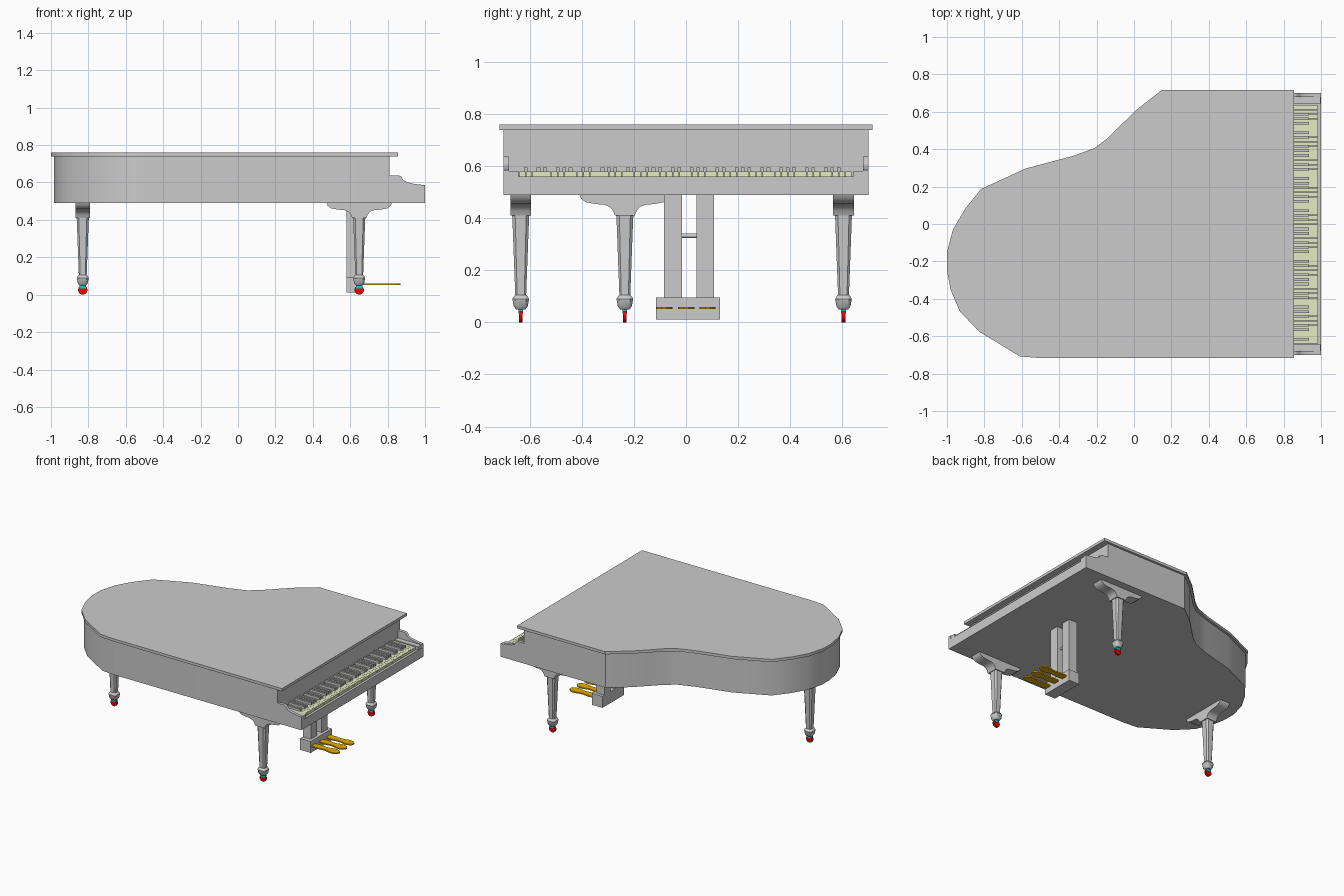
import bpy, bmesh, math
from mathutils import Vector, Matrix

if "Cube" in bpy.data.objects:
    bpy.data.objects.remove(bpy.data.objects["Cube"])


def material(name, rgb):
    m = bpy.data.materials.new(name)
    m.diffuse_color = (*rgb, 1)
    m.use_nodes = True
    m.node_tree.nodes["Principled BSDF"].inputs["Base Color"].default_value = m.diffuse_color
    return m


IVORY = material("ivory", (0.78, 0.84, 0.55))
BRASS = material("brass", (0.8, 0.42, 0.0))
RED = material("caster_red", (0.85, 0.0, 0.0))
CYAN = material("caster_cyan", (0.0, 0.65, 0.75))


def finish(name, bm, mat=None, smooth=True, bevel=0):
    bmesh.ops.recalc_face_normals(bm, faces=bm.faces)
    me = bpy.data.meshes.new(name)
    bm.to_mesh(me)
    bm.free()
    ob = bpy.data.objects.new(name, me)
    bpy.context.collection.objects.link(ob)
    if mat:
        me.materials.append(mat)
    if bevel:
        b = ob.modifiers.new("bevel", "BEVEL")
        b.width, b.segments = bevel, 2
    if smooth:
        bpy.ops.object.select_all(action="DESELECT")
        ob.select_set(True)
        bpy.context.view_layer.objects.active = ob
        bpy.ops.object.shade_smooth_by_angle(angle=math.radians(35))
    return ob


def add_box(bm, x0, x1, y0, y1, z0, z1):
    mat = Matrix.Translation(((x0 + x1) / 2, (y0 + y1) / 2, (z0 + z1) / 2)) \
        @ Matrix.Diagonal((x1 - x0, y1 - y0, z1 - z0, 1))
    bmesh.ops.create_cube(bm, size=1, matrix=mat)


def box(name, *dims, mat=None, bevel=0):
    bm = bmesh.new()
    add_box(bm, *dims)
    return finish(name, bm, mat, False, bevel)


def prism(name, pts, axis, lo, hi, mat=None):
    """Extrude a 2D profile along x, y or z."""
    put = {"x": lambda a, b, c: (c, a, b),
           "y": lambda a, b, c: (a, c, b),
           "z": lambda a, b, c: (a, b, c)}[axis]
    bm = bmesh.new()
    rings = [[bm.verts.new(put(a, b, c)) for a, b in pts] for c in (lo, hi)]
    n = len(pts)
    for i in range(n):
        j = (i + 1) % n
        bm.faces.new((rings[0][i], rings[0][j], rings[1][j], rings[1][i]))
    for r in rings:
        bm.faces.new(r)
    return finish(name, bm, mat)


def inset(pts, d):
    """Move every corner of a counter-clockwise outline inward by d."""
    out = []
    for i, p in enumerate(pts):
        p = Vector(p)
        e0 = (p - Vector(pts[i - 1])).normalized()
        e1 = (Vector(pts[(i + 1) % len(pts)]) - p).normalized()
        n0, n1 = Vector((-e0.y, e0.x)), Vector((-e1.y, e1.x))
        q = p + (n0 + n1) * (d / (1 + n0.dot(n1)))
        out.append((q.x, q.y))
    return out


# Lid and case share one outline
OUTLINE = [(0.855, -0.717), (0.855, 0.717), (0.15, 0.717), (0.015, 0.612),
           (-0.064, 0.535), (-0.14, 0.46), (-0.21, 0.406), (-0.326, 0.364),
           (-0.578, 0.297), (-0.818, 0.187), (-0.904, 0.08), (-0.968, -0.03),
           (-1.0, -0.15), (-1.0, -0.25), (-0.98, -0.353), (-0.93, -0.47),
           (-0.824, -0.578), (-0.61, -0.708), (-0.5, -0.717)]
prism("lid", OUTLINE, "z", 0.74, 0.76)
case = [(min(x, 0.81), y) for x, y in inset(OUTLINE, 0.016)]
prism("case", case, "z", 0.49, 0.742)

# Key bed, curved arms and cheek blocks
box("key_bed", 0.80, 1.0, -0.701, 0.701, 0.49, 0.56)
ARM = [(0.80, 0.50), (1.0, 0.50), (1.0, 0.585), (0.94, 0.593), (0.905, 0.601),
       (0.885, 0.612), (0.872, 0.632), (0.86, 0.637), (0.80, 0.637)]
for s, side in ((-1, "left"), (1, "right")):
    prism(side + "_arm", ARM, "y", s * 0.68, s * 0.701)
    y0, y1 = sorted((s * 0.643, s * 0.682))
    box(side + "_cheek_block", 0.80, 0.998, y0, y1, 0.55, 0.582)

# 52 white and 36 black keys
whites, blacks = bmesh.new(), bmesh.new()
START, PITCH = -0.64, 1.276 / 52
for i in range(52):
    y = START + i * PITCH
    add_box(whites, 0.805, 0.983, y + 0.0007, y + PITCH - 0.0007, 0.558, 0.579)
    if i % 7 in (0, 2, 3, 5, 6) and i < 51:
        c = y + PITCH
        add_box(blacks, 0.805, 0.935, c - 0.007, c + 0.007, 0.57, 0.595)
finish("white_keys", whites, IVORY, False)
finish("black_keys", blacks, None, False)

# Leg: winged bracket, tapered chamfered post, collar foot, caster
HALF = [(0.175, 0.491), (0.168, 0.475), (0.15, 0.462), (0.115, 0.455),
        (0.08, 0.452), (0.058, 0.444), (0.046, 0.43), (0.038, 0.41)]
BRACKET = HALF + [(-a, z) for a, z in reversed(HALF)]
LEVELS = [(0.42, 0.034), (0.40, 0.032), (0.105, 0.021), (0.1, 0.027),
          (0.09, 0.032), (0.062, 0.027), (0.05, 0.018)]


def leg(name, x, y, along):
    c, o = (x, y) if along == "x" else (y, x)
    prism(name + "_bracket", [(c + a, z) for a, z in BRACKET],
          "y" if along == "x" else "x", o - 0.04, o + 0.04)
    bm = bmesh.new()
    rings = []
    for z, h in LEVELS:
        k = h * 0.65
        ring = [(h, -k), (h, k), (k, h), (-k, h), (-h, k), (-h, -k), (-k, -h), (k, -h)]
        rings.append([bm.verts.new((x + a, y + b, z)) for a, b in ring])
    for r0, r1 in zip(rings, rings[1:]):
        for i in range(8):
            j = (i + 1) % 8
            bm.faces.new((r0[i], r0[j], r1[j], r1[i]))
    bm.faces.new(rings[0])
    bm.faces.new(rings[-1])
    finish(name, bm)
    box(name + "_caster_fork", x - 0.018, x + 0.018, y - 0.009, y + 0.009,
        0.034, 0.054, mat=CYAN)
    bm = bmesh.new()
    bmesh.ops.create_cone(bm, cap_ends=True, segments=20, radius1=0.025, radius2=0.025,
                          depth=0.014, matrix=Matrix.Translation((x, y, 0.025))
                          @ Matrix.Rotation(math.pi / 2, 4, "X"))
    finish(name + "_caster_wheel", bm, RED)


leg("front_left_leg", 0.648, -0.635, "x")
leg("front_right_leg", 0.648, 0.605, "x")
leg("tail_leg", -0.83, -0.235, "y")

# Pedal lyre
box("lyre_left_post", 0.58, 0.645, -0.085, -0.015, 0.09, 0.492)
box("lyre_right_post", 0.58, 0.645, 0.04, 0.107, 0.09, 0.492)
box("lyre_base", 0.58, 0.665, -0.115, 0.13, 0.012, 0.095)
bm = bmesh.new()
bmesh.ops.create_cone(bm, cap_ends=True, segments=12, radius1=0.009, radius2=0.009,
                      depth=0.07, matrix=Matrix.Translation((0.612, 0.0125, 0.333))
                      @ Matrix.Rotation(math.pi / 2, 4, "X"))
finish("lyre_crossbar", bm)

# Three pedals
EDGE = [(0.64, 0.018), (0.67, 0.021), (0.70, 0.026), (0.725, 0.025), (0.755, 0.02),
        (0.78, 0.022), (0.81, 0.03), (0.835, 0.031), (0.858, 0.023), (0.87, 0.009)]
for y, side in ((-0.083, "left"), (0.001, "middle"), (0.083, "right")):
    pts = [(x, y - w) for x, w in EDGE] + [(x, y + w) for x, w in reversed(EDGE)]
    prism(side + "_pedal", pts, "z", 0.051, 0.06, BRASS)
